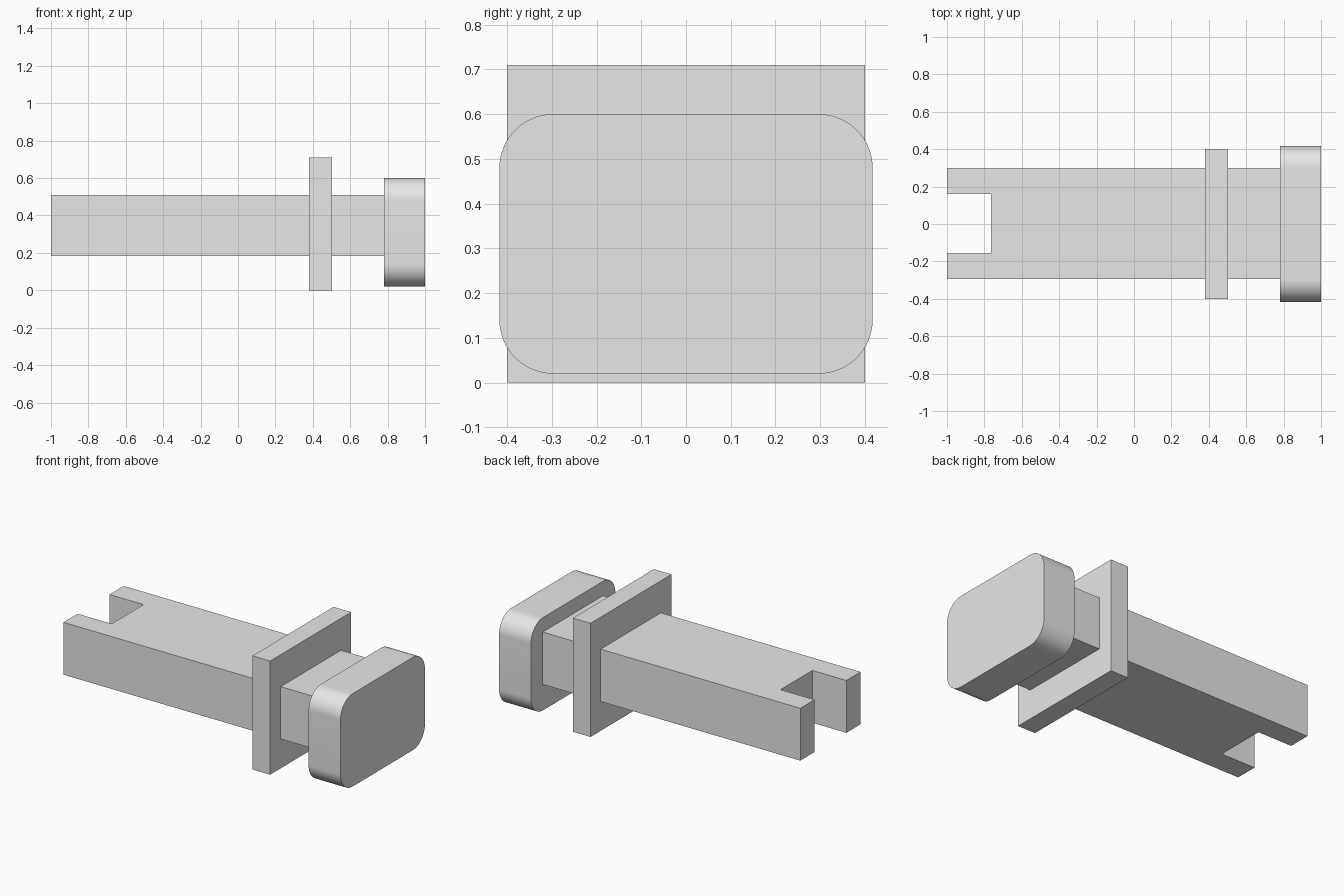
import bpy
import bmesh
from mathutils import Vector

if "Cube" in bpy.data.objects:
    bpy.data.objects.remove(bpy.data.objects["Cube"], do_unlink=True)

# Single plain grey material
grey = bpy.data.materials.new("plain_grey")
grey.use_nodes = True
grey.diffuse_color = (0.8, 0.8, 0.8, 1)
grey.node_tree.nodes["Principled BSDF"].inputs["Base Color"].default_value = (0.8, 0.8, 0.8, 1)


def finish(name, bm):
    """Turn a bmesh into a named grey object."""
    bmesh.ops.recalc_face_normals(bm, faces=bm.faces[:])
    mesh = bpy.data.meshes.new(name)
    bm.to_mesh(mesh)
    bm.free()
    mesh.materials.append(grey)
    obj = bpy.data.objects.new(name, mesh)
    bpy.context.collection.objects.link(obj)
    return obj


def box(name, low, high, corner=0.0):
    """Box between two corners, optionally rounding its edges along x."""
    low, high = Vector(low), Vector(high)
    size, centre = high - low, (low + high) / 2
    bm = bmesh.new()
    bmesh.ops.create_cube(bm, size=1)
    for v in bm.verts:
        v.co = centre + v.co * size
    if corner:
        edges = [e for e in bm.edges if abs(e.verts[0].co.x - e.verts[1].co.x) > 0.01]
        bmesh.ops.bevel(bm, geom=edges, offset=corner, segments=16,
                        profile=0.5, affect='EDGES')
    return finish(name, bm)


# Shaft: forked plan outline extruded upwards, running into the knob
outline = [(-1, -0.295), (0.79, -0.295), (0.79, 0.3), (-1, 0.3),
           (-1, 0.16), (-0.765, 0.16), (-0.765, -0.155), (-1, -0.155)]
bm = bmesh.new()
face = bm.faces.new([bm.verts.new((x, y, 0.183)) for x, y in outline])
raised = bmesh.ops.extrude_face_region(bm, geom=[face])["geom"]
bmesh.ops.translate(bm, vec=(0, 0, 0.327),
                    verts=[g for g in raised if isinstance(g, bmesh.types.BMVert)])
finish("forked_shaft", bm)

# Square-edged collar around the shaft
box("collar", (0.38, -0.4, 0), (0.502, 0.4, 0.71))

# Rounded end knob
knob = box("end_knob", (0.78, -0.417, 0.02), (1, 0.417, 0.6), corner=0.12)
bpy.ops.object.select_all(action='DESELECT')
knob.select_set(True)
bpy.context.view_layer.objects.active = knob
bpy.ops.object.shade_smooth_by_angle()
